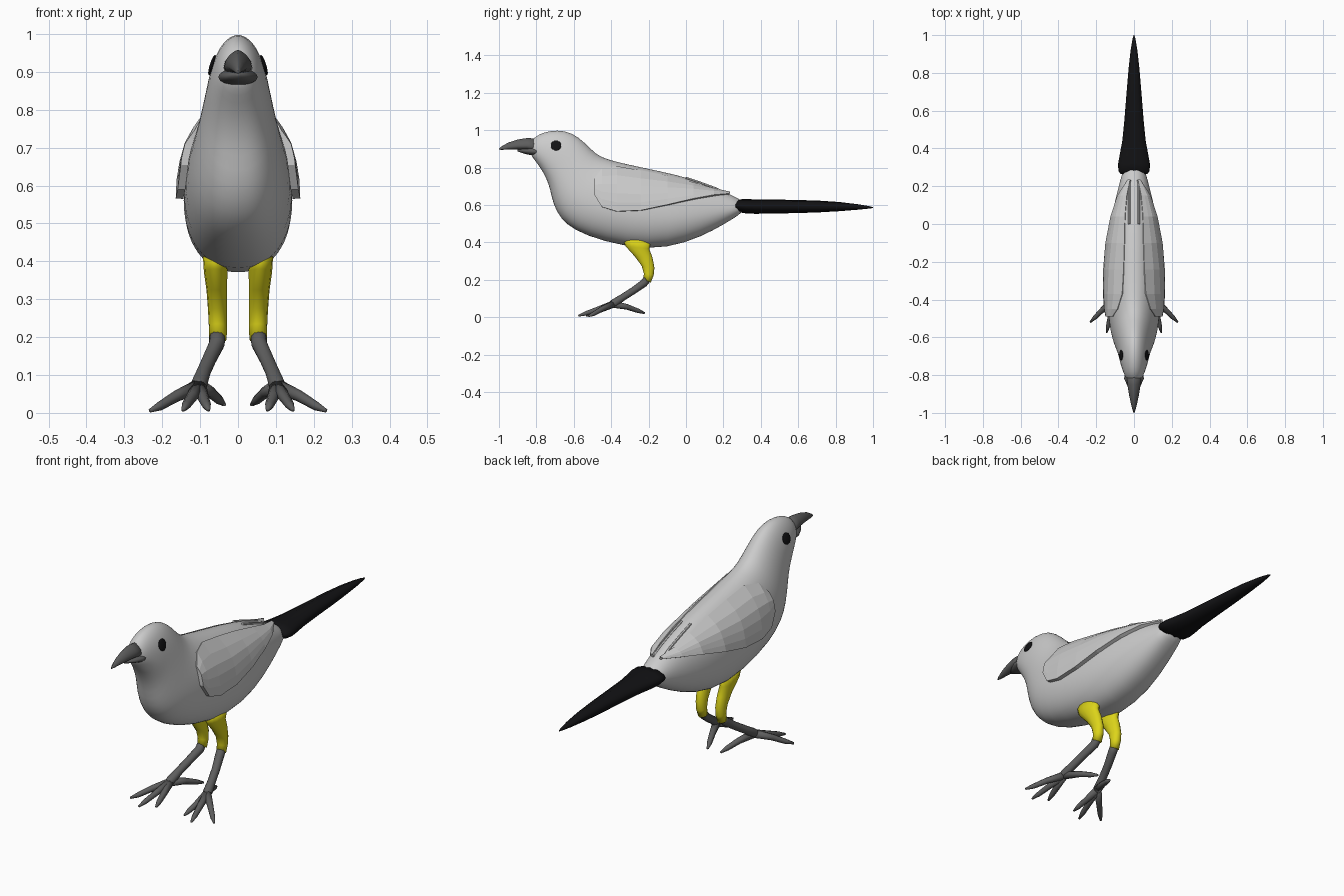
import bpy, bmesh, math
from mathutils import Vector, Matrix
from mathutils.bvhtree import BVHTree

if "Cube" in bpy.data.objects:
    bpy.data.objects.remove(bpy.data.objects["Cube"])


def material(name, rgb):
    m = bpy.data.materials.new(name)
    m.diffuse_color = (*rgb, 1)
    m.use_nodes = True
    m.node_tree.nodes["Principled BSDF"].inputs["Base Color"].default_value = m.diffuse_color
    return m


GREY = material("plumage grey", (0.6, 0.6, 0.6))
DARK = material("horn grey", (0.11, 0.11, 0.11))
YELLOW = material("thigh yellow", (0.72, 0.66, 0.01))
BLACK = material("black", (0.006, 0.006, 0.007))


def finish(bm, name, mat, mirror=False, smooth=True, subsurf=0, thickness=0, recalc=True):
    if recalc:
        bmesh.ops.recalc_face_normals(bm, faces=bm.faces)
    me = bpy.data.meshes.new(name)
    bm.to_mesh(me)
    ob = bpy.data.objects.new(name, me)
    bpy.context.collection.objects.link(ob)
    me.materials.append(mat)
    for p in me.polygons:
        p.use_smooth = smooth
    if thickness:
        ob.modifiers.new("Thickness", 'SOLIDIFY').thickness = thickness
    if subsurf:
        s = ob.modifiers.new("Smooth", 'SUBSURF')
        s.levels = s.render_levels = subsurf
    if mirror:
        ob.modifiers.new("Mirror", 'MIRROR').use_mirror_merge = False
    return ob


def skin(bm, rings):
    """Bridge closed rings of points and cap both ends."""
    rs = [[bm.verts.new(p) for p in r] for r in rings]
    n = len(rs[0])
    for a, b in zip(rs, rs[1:]):
        for i in range(n):
            j = (i + 1) % n
            bm.faces.new((a[i], a[j], b[j], b[i]))
    bm.faces.new(rs[0])
    bm.faces.new(rs[-1][::-1])


def loft(bm, sections, n=24, mid=0.5, low=1.0, high=1.0, groove=0.0):
    """Sections: (top y, top z, bottom y, bottom z, half width, centre x)."""
    rings = []
    for yt, zt, yb, zb, hw, *cx in sections:
        ring = []
        for i in range(n):
            a = math.tau * i / n
            c, s = math.cos(a), math.sin(a)
            t = mid + s * ((1 - mid) if s > 0 else mid)
            x = hw * math.copysign(abs(c) ** (high if s > 0 else low), c)
            if groove and i % 2:
                t = 0.5 + (t - 0.5) * (1 - groove)
            ring.append(((cx[0] if cx else 0) + x, yb + (yt - yb) * t, zb + (zt - zb) * t))
        rings.append(ring)
    skin(bm, rings)


def tube(bm, path, n=10):
    """Path: (x, y, z, radius)."""
    pts = [Vector(p[:3]) for p in path]
    rings = []
    for k, p in enumerate(pts):
        d = (pts[min(k + 1, len(pts) - 1)] - pts[max(k - 1, 0)]).normalized()
        u = d.cross(Vector((0.3, 0, 1))).normalized()
        v = d.cross(u)
        rings.append([p + path[k][3] * (u * math.cos(math.tau * i / n) + v * math.sin(math.tau * i / n))
                      for i in range(n)])
    skin(bm, rings)


# Body and head
body = bmesh.new()
loft(body, [
    (-.84, .93, -.83, .87, .025), (-.805, .968, -.81, .84, .048), (-.76, .99, -.775, .795, .063),
    (-.69, 1.003, -.745, .74, .077), (-.61, .99, -.725, .68, .086), (-.54, .935, -.71, .60, .1),
    (-.48, .87, -.67, .525, .118), (-.42, .845, -.60, .465, .132), (-.32, .82, -.45, .405, .145),
    (-.15, .785, -.2, .355, .145), (0, .75, 0, .395, .128), (.15, .70, .15, .465, .095),
    (.25, .65, .25, .525, .068), (.31, .62, .31, .565, .05)], 28, 0.42, 0.85, 1.05)
bmesh.ops.recalc_face_normals(body, faces=body.faces)
tree = BVHTree.FromBMesh(body)
finish(body, "body", GREY, subsurf=1)


def side_hit(y, z):
    hit = tree.ray_cast(Vector((1, y, z)), Vector((-1, 0, 0)))
    return hit if hit[0] else (Vector((0.015, y, z)), Vector((0, 0, 1)))


# Wings: faceted patches laid over the body sides
wing = bmesh.new()
rows = []
for y, zt, zb in [(-.49, .745, .655), (-.45, .795, .59), (-.37, .808, .566), (-.24, .785, .572),
                  (-.1, .757, .602), (.04, .722, .635), (.15, .69, .655), (.235, .672, .662)]:
    row = []
    for k in range(6):
        z = zt + (zb - zt) * k / 5
        row.append(wing.verts.new((side_hit(y, z)[0].x + .006 + .014 * min(1, k / 2), y, z)))
    rows.append(row)
for a, b in zip(rows, rows[1:]):
    for k in range(5):
        wing.faces.new((a[k], a[k + 1], b[k + 1], b[k]))
bmesh.ops.recalc_face_normals(wing, faces=wing.faces)
if sum(f.normal.x for f in wing.faces) < 0:
    bmesh.ops.reverse_faces(wing, faces=wing.faces)
finish(wing, "wings", GREY, mirror=True, smooth=False, thickness=.02, recalc=False)

# Narrow feather ridges on the rump
ridge = bmesh.new()
path = []
for y in (0, .08, .16, .22):
    hit = tree.ray_cast(Vector((.025, y, 2)), Vector((0, 0, -1)))[0]
    path.append((.025, y, hit.z, .006))
tube(ridge, path, 6)
finish(ridge, "rump_feathers", GREY, mirror=True, smooth=False)

# Tail: long tapering feather bundle with shallow grooves
tail = bmesh.new()
loft(tail, [(y, zt, y, zb, w) for y, zt, zb, w in [
    (.265, .612, .58, .07), (.28, .63, .562, .083), (.32, .632, .555, .084), (.37, .63, .553, .075),
    (.44, .629, .554, .062), (.55, .628, .556, .051), (.7, .624, .56, .039), (.82, .616, .567, .029),
    (.92, .604, .575, .018), (.98, .594, .581, .008), (1.0, .588, .584, .002)]], 24, groove=.12)
finish(tail, "tail", BLACK)

# Beak: curved upper half and shorter, wide lower half
beak = bmesh.new()
loft(beak, [(y, zt, y, zb, w) for y, zt, zb, w in [
    (-.79, .955, .88, .04), (-.85, .958, .895, .035), (-.90, .95, .897, .027),
    (-.95, .934, .897, .017), (-.985, .914, .895, .008), (-1.0, .902, .896, .002)]], 16, .35, 1, 1.5)
finish(beak, "upper_beak", DARK)
beak = bmesh.new()
loft(beak, [(y, zt, y, zb, w) for y, zt, zb, w in [
    (-.76, .895, .866, .03), (-.785, .908, .862, .05), (-.82, .908, .865, .052),
    (-.86, .903, .873, .033), (-.90, .898, .886, .006)]], 16)
finish(beak, "lower_beak", DARK)

# Eyes: thin black discs lying on the head
loc, nor = side_hit(-.695, .918)[:2]
eye = bmesh.new()
bmesh.ops.create_uvsphere(eye, u_segments=20, v_segments=12, radius=1,
                          matrix=Matrix.Translation(loc) @ nor.to_track_quat('X', 'Z').to_matrix().to_4x4()
                          @ Matrix.Diagonal((.006, .028, .028, 1)))
finish(eye, "eyes", BLACK, mirror=True)

# Thighs
thigh = bmesh.new()
loft(thigh, [(-.34, .42, -.18, .42, .033, .06), (-.325, .38, -.195, .365, .031, .059),
             (-.275, .325, -.178, .32, .027, .056), (-.238, .275, -.168, .265, .025, .054),
             (-.226, .235, -.172, .225, .024, .053), (-.228, .203, -.188, .185, .023, .053)], 14)
finish(thigh, "thighs", YELLOW, mirror=True)

# Shanks and toes
foot = bmesh.new()
tube(foot, [(.053, -.2, .215, .021), (.056, -.225, .182, .021), (.075, -.28, .143, .019),
            (.092, -.34, .105, .019), (.103, -.385, .075, .022), (.106, -.41, .06, .016)], 12)
for tip, lift in [((.232, -.52, .006), .045), ((.145, -.575, .008), .042),
                  ((.078, -.535, .008), .04), ((.036, -.222, .022), .055)]:
    a, b = Vector((.103, -.39, .07)), Vector(tip)
    m, e = a.lerp(b, .45), a.lerp(b, .8)
    tube(foot, [(*a, .02), (m.x, m.y, lift, .015), (e.x, e.y, b.z + .012, .012), (*b, .005)], 8)
finish(foot, "feet", DARK, mirror=True)
